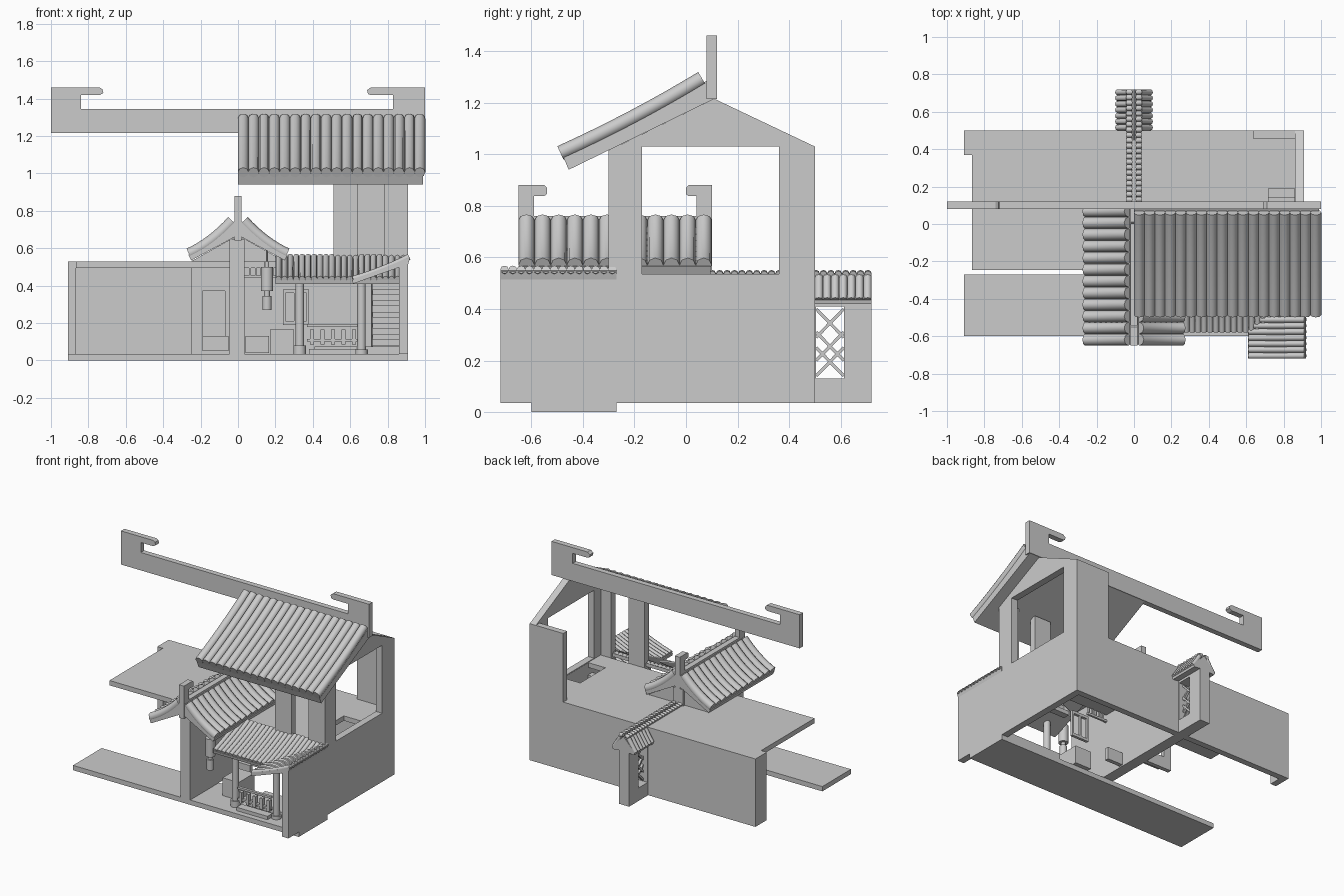
import bpy, math
from mathutils import Matrix

if "Cube" in bpy.data.objects:
    bpy.data.objects.remove(bpy.data.objects["Cube"])

AXES = {
    'x': Matrix(((0, 0, 1), (1, 0, 0), (0, 1, 0))),    # profile drawn in y, z
    'y': Matrix(((1, 0, 0), (0, 0, -1), (0, 1, 0))),   # profile drawn in x, z
    'z': Matrix.Identity(3),                           # profile drawn in x, y
}


def to_mesh(curve, name, matrix, smooth):
    tmp = bpy.data.objects.new(name + "_tmp", curve)
    bpy.context.collection.objects.link(tmp)
    dg = bpy.context.evaluated_depsgraph_get()
    mesh = bpy.data.meshes.new_from_object(tmp.evaluated_get(dg))
    bpy.data.objects.remove(tmp)
    mesh.transform(matrix)
    ob = bpy.data.objects.new(name, mesh)
    bpy.context.collection.objects.link(ob)
    if smooth:
        bpy.ops.object.select_all(action='DESELECT')
        ob.select_set(True)
        bpy.context.view_layer.objects.active = ob
        bpy.ops.object.shade_smooth_by_angle(angle=math.radians(50))
    else:
        for p in mesh.polygons:
            p.use_smooth = False
    return ob


def add_poly(curve, pts, cyclic):
    s = curve.splines.new('POLY')
    s.points.add(len(pts) - 1)
    for p, c in zip(s.points, pts):
        p.co = (*c, 1) if len(c) == 3 else (*c, 0, 1)
    s.use_cyclic_u = cyclic


def plate(name, loops, axis, a, b):
    """Flat profile (outline first, then holes) extruded from a to b along axis."""
    c = bpy.data.curves.new(name, 'CURVE')
    c.dimensions, c.fill_mode, c.extrude = '2D', 'BOTH', abs(b - a) / 2
    for pts in loops:
        add_poly(c, pts, True)
    m = AXES[axis].to_4x4()
    m.translation['xyz'.index(axis)] = (a + b) / 2
    return to_mesh(c, name, m, False)


def rect(u0, u1, v0, v1):
    return [(u0, v0), (u1, v0), (u1, v1), (u0, v1)]


def box(name, x0, x1, y0, y1, z0, z1):
    return plate(name, [rect(x0, x1, y0, y1)], 'z', z0, z1)


def tiles(name, path, axis, start, end, count, r):
    """Row of round tiles: a bent path in the plane across axis, repeated along axis."""
    (ax, az), (bx, bz), (cx, cz) = path
    c = bpy.data.curves.new(name, 'CURVE')
    c.dimensions, c.bevel_depth, c.bevel_resolution = '3D', r, 2
    c.use_fill_caps = True
    for i in range(count):
        w = start + (end - start) * (i + 0.5) / count
        pts = []
        for k in range(9):
            t = k / 8
            u = ax * (1 - t) ** 2 + 2 * bx * t * (1 - t) + cx * t * t
            z = az * (1 - t) ** 2 + 2 * bz * t * (1 - t) + cz * t * t
            pts.append((w, u, z) if axis == 'x' else (u, w, z))
        add_poly(c, pts, False)
    return to_mesh(c, name, Matrix.Identity(4), True)


def lathe_post(name, x, y, parts):
    for i, (r, z0, z1) in enumerate(parts):
        bpy.ops.mesh.primitive_cylinder_add(vertices=24, radius=r, depth=z1 - z0,
                                            location=(x, y, (z0 + z1) / 2))
        bpy.context.object.name = f"{name}_{i}"
        bpy.ops.object.shade_smooth_by_angle(angle=math.radians(40))


# Main ridge beam with hooked ends
plate("main_ridge", [[(-1, 1.215), (1, 1.215), (1, 1.46), (.71, 1.46), (.69, 1.445), (.695, 1.425),
                      (.71, 1.418), (.83, 1.418), (.83, 1.345), (-.84, 1.345), (-.84, 1.418),
                      (-.74, 1.418), (-.72, 1.43), (-.725, 1.45), (-.74, 1.46), (-1, 1.46)]], 'y', .08, .12)

# Main roof, front slope
plate("main_roof_slab", [[(-.455, .94), (.11, 1.215), (.08, 1.285), (-.2, 1.13), (-.48, 1.0)]], 'x', 0, .99)
tiles("main_roof_tile", [(-.487, 1.005), (-.2, 1.135), (.062, 1.294)], 'x', 0, 1, 18, .029)

# Ground floor slab and walls
box("front_floor", -.91, .91, -.6, -.27, 0, .035)
box("right_wall", .86, .91, -.72, .5, .035, .53).data.update()
box("back_wall", -.91, .86, .455, .5, .035, .53)
box("left_corner_pier", -.91, -.865, .37, .5, .035, .53)
plate("upper_floor", [rect(-.865, .88, -.245, .46), rect(.72, .858, -.1, .19)], 'z', .495, .53)

# Upper storey: gable with big opening, posts, back return
plate("gable_wall", [[(-.3, .53), (.5, .53), (.5, 1.03), (.11, 1.215), (-.3, 1.015)],
                     rect(-.17, .36, .535, 1.03)], 'x', .86, .91)
box("upper_back_wall", .64, .86, .455, .5, .53, 1.03)
box("upper_corner_post", .78, .86, -.3, -.25, .5, 1.03)
box("upper_front_post", .51, .64, -.3, -.25, .5, 1.03)

# Partition wall running from the gate out through the back
plate("partition_wall", [[(-.6, .035), (.72, .035), (.72, .44), (.1, .44), (.1, .65), (-.6, .65)],
                         rect(.505, .612, .13, .41)], 'x', -.045, .035)


def bar(y0, z0, y1, z1, t=.006):
    d = math.hypot(y1 - y0, z1 - z0)
    ny, nz = -(z1 - z0) / d * t, (y1 - y0) / d * t
    plate("lattice_bar", [[(y0 + ny, z0 + nz), (y0 - ny, z0 - nz), (y1 - ny, z1 - nz), (y1 + ny, z1 + nz)]],
          'x', -.012, .006)


for z in (.14, .2, .29):
    bar(.505, z, .612, z + .11)
    bar(.612, z, .505, z + .11)

# Small tiled capping over the partition, both slopes
for s in (-1, 1):
    tiles("wall_cap_tile", [(s * .03, .525), (s * .06, .475), (s * .088, .435)], 'y', .5, .72, 7, .016)
    tiles("wall_cap_bead", [(s * .01, .537), (s * .022, .538), (s * .038, .533)], 'y', -.2, .72, 32, .0145)
    plate("wall_cap_slab", [[(0, .43), (s * .085, .42), (s * .09, .44), (0, .535)]], 'y', .45, .72)

# Gate roof: two curved slopes, slab, gables and hooked ridge
for s in (-1, 1):
    tiles("gate_roof_tile", [(s * .03, .745), (s * .14, .625), (s * .262, .57)], 'y', -.65, .1, 12, .031)
    plate("gate_roof_slab", [[(0, .67), (s * .25, .535), (s * .265, .565), (s * .15, .63), (s * .02, .745), (0, .745)]],
          'y', -.645, .095)
for y in (-.27, .05):
    plate("gate_gable", [[(-.25, .53), (.25, .53), (0, .67)]], 'y', y, y + .03)
plate("gate_ridge", [[(-.65, .64), (.1, .64), (.1, .88), (.01, .88), (0, .87), (0, .845), (.01, .838), (.04, .838),
                      (.04, .76), (-.59, .76), (-.59, .838), (-.55, .838), (-.54, .845), (-.54, .87),
                      (-.55, .88), (-.65, .88)]], 'x', -.02, .02)

# Gate back wall with door recess, on the left side
plate("gate_back_wall", [rect(-.25, -.04, .035, .5), rect(-.19, -.07, .12, .37)], 'y', .05, .08)
box("gate_door_panel", -.19, -.05, .02, .045, .05, .13)

# L-shaped porch roof over the right courtyard
tiles("porch_tile_back", [(-.575, .435), (-.42, .485), (-.28, .555)], 'x', .2, .9, 22, .0165)
plate("porch_slab_back", [[(-.57, .41), (-.27, .53), (-.27, .555), (-.575, .43)]], 'x', .2, .86)
tiles("porch_tile_side", [(.615, .435), (.77, .48), (.915, .553)], 'y', -.72, -.27, 14, .0165)
plate("porch_slab_side", [[(.615, .41), (.91, .515), (.92, .55), (.61, .43)]], 'y', -.72, -.27)

# Porch columns with round bases
lathe_post("porch_column_left", .33, -.5, [(.023, .08, .46), (.033, .035, .08)])
lathe_post("porch_column_right", .66, -.5, [(.023, .055, .46), (.033, .035, .058)])

# Hanging lantern
lathe_post("lantern", .155, -.54, [(.005, .5, .6), (.012, .5, .53), (.033, .37, .5), (.015, .345, .37), (.024, .27, .345)])

# Veranda deck, steps and railing
box("veranda_deck", .41, .86, -.48, -.27, .035, .075)
box("veranda_step", .38, .63, -.56, -.5, .035, .06)
box("stone_block", .17, .3, -.42, -.24, .035, .165)
for z in (.1, .18):
    box("rail", .37, .64, -.535, -.515, z, z + .015)
for i in range(5):
    x = .385 + i * .056
    box("baluster", x, x + .022, -.54, -.51, .085, .165)

# Inner screens and fittings
plate("window_screen", [rect(.24, .38, .19, .38), rect(.255, .3, .21, .36), rect(.315, .365, .21, .36)],
      'y', -.2, -.18)
box("low_panel", .04, .165, -.1, -.07, .04, .13)
for z in (.44, .515):
    box("transom_rail", .035, .2, -.25, -.235, z, z + .015)
for i in range(5):
    x = .06 + i * .03
    box("transom_bar", x, x + .01, -.248, -.237, .44, .53)

# Stairs up to the floor opening
for i in range(7):
    y = .19 - i * .048
    box("stair_step", .72, .86, y - .05, y, .05 + i * .06, .08 + i * .06)
plate("stair_stringer", [[(.2, .035), (.2, .075), (-.14, .48), (-.14, .43)]], 'x', .71, .72)
